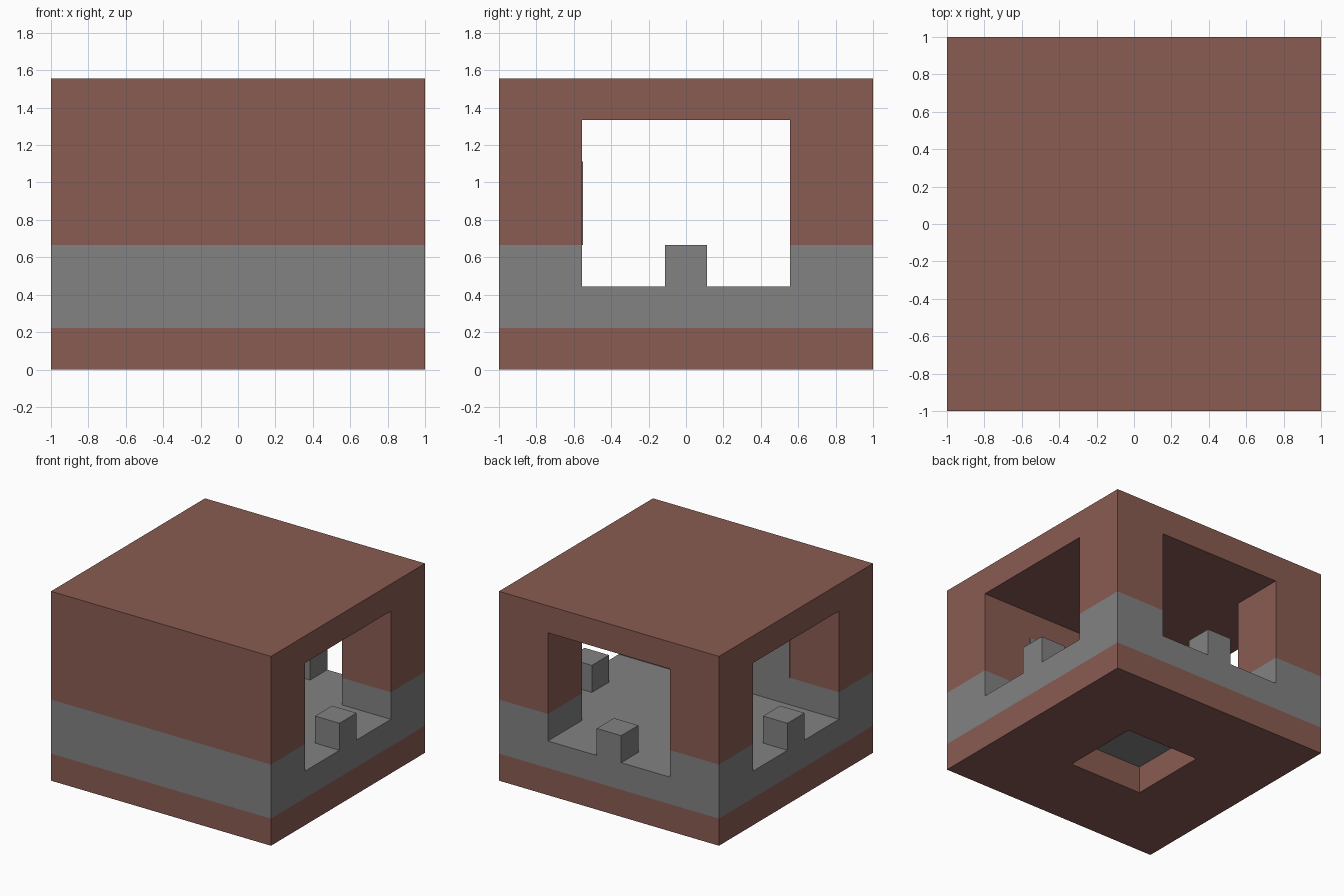
import bpy, bmesh
from mathutils import Vector

cube = bpy.data.objects.get("Cube")
if cube:
    bpy.data.objects.remove(cube, do_unlink=True)

U = 2 / 9  # one block


def make_material(name, rgb):
    mat = bpy.data.materials.new(name)
    mat.use_nodes = True
    mat.diffuse_color = (*rgb, 1)
    bsdf = mat.node_tree.nodes["Principled BSDF"]
    bsdf.inputs["Base Color"].default_value = (*rgb, 1)
    bsdf.inputs["Roughness"].default_value = 0.9
    return mat


BROWN = make_material("brown_clay", (0.25, 0.107, 0.084))
GRAY = make_material("gray_stone", (0.223, 0.223, 0.223))


def box_mesh(low, high, hidden=""):
    """Box in block units; hidden lists the covered ends to leave off."""
    bm = bmesh.new()
    bmesh.ops.create_cube(bm, size=1)
    low, high = Vector(low), Vector(high)
    for v in bm.verts:
        v.co = (low + high) / 2 + v.co * (high - low)
    bm.normal_update()
    covered = [f for f in bm.faces
               if ("t" in hidden and f.normal.z > 0.5)
               or ("b" in hidden and f.normal.z < -0.5)]
    bmesh.ops.delete(bm, geom=covered, context="FACES")
    return bm


def finish(name, bm, *mats):
    for v in bm.verts:
        v.co *= U
    mesh = bpy.data.meshes.new(name)
    bm.to_mesh(mesh)
    bm.free()
    for mat in mats:
        mesh.materials.append(mat)
    obj = bpy.data.objects.new(name, mesh)
    bpy.context.collection.objects.link(obj)
    return obj


def box(name, low, high, mat, hidden=""):
    return finish(name, box_mesh(low, high, hidden), mat)


EDGE, ROOM = 4.5, 2.5  # half widths of the block and of the room

# Base slab with a square pit in its underside
bm = box_mesh((-EDGE, -EDGE, 0), (EDGE, EDGE, 1), "t")
pit = [f for f in bm.faces if f.normal.z < -0.5]
bmesh.ops.inset_region(bm, faces=pit, thickness=3, use_even_offset=True)
pit_verts = list(pit[0].verts)
walls = bmesh.ops.extrude_face_region(bm, geom=pit)
top = [g for g in walls["geom"] if isinstance(g, bmesh.types.BMFace)]
bmesh.ops.translate(bm, vec=(0, 0, 1),
                    verts=[g for g in walls["geom"] if isinstance(g, bmesh.types.BMVert)])
if pit[0].is_valid:
    bmesh.ops.delete(bm, geom=pit, context="FACES_ONLY")
for f in top:
    f.material_index = 1
finish("base_slab", bm, BROWN, GRAY)

# Floor
box("floor", (-EDGE, -EDGE, 1), (EDGE, EDGE, 2), GRAY, "b")

# Closed front wall, its stone band and the stone panel inside the room
box("front_wall_band", (-EDGE, -EDGE, 2), (EDGE, -ROOM, 3), GRAY, "tb")
box("front_wall", (-EDGE, -EDGE, 3), (EDGE, -ROOM, 6), BROWN, "tb")
box("inner_wall_panel", (-ROOM, -ROOM, 3), (ROOM, -ROOM + 0.02, 5), GRAY, "b")

# Back corner pillars
for side, x in (("left", EDGE), ("right", -EDGE)):
    inner = ROOM if x > 0 else -ROOM
    x0, x1 = sorted((x, inner))
    box(side + "_pillar_band", (x0, ROOM, 2), (x1, EDGE, 3), GRAY, "tb")
    box(side + "_pillar", (x0, ROOM, 3), (x1, EDGE, 6), BROWN, "tb")

# One post in the middle of each opening
for name, x, y in (("left_post", 4, 0), ("right_post", -4, 0), ("back_post", 0, 4)):
    box(name, (x - 0.5, y - 0.5, 2), (x + 0.5, y + 0.5, 3), GRAY, "b")

# Roof
box("roof", (-EDGE, -EDGE, 6), (EDGE, EDGE, 7), BROWN)
